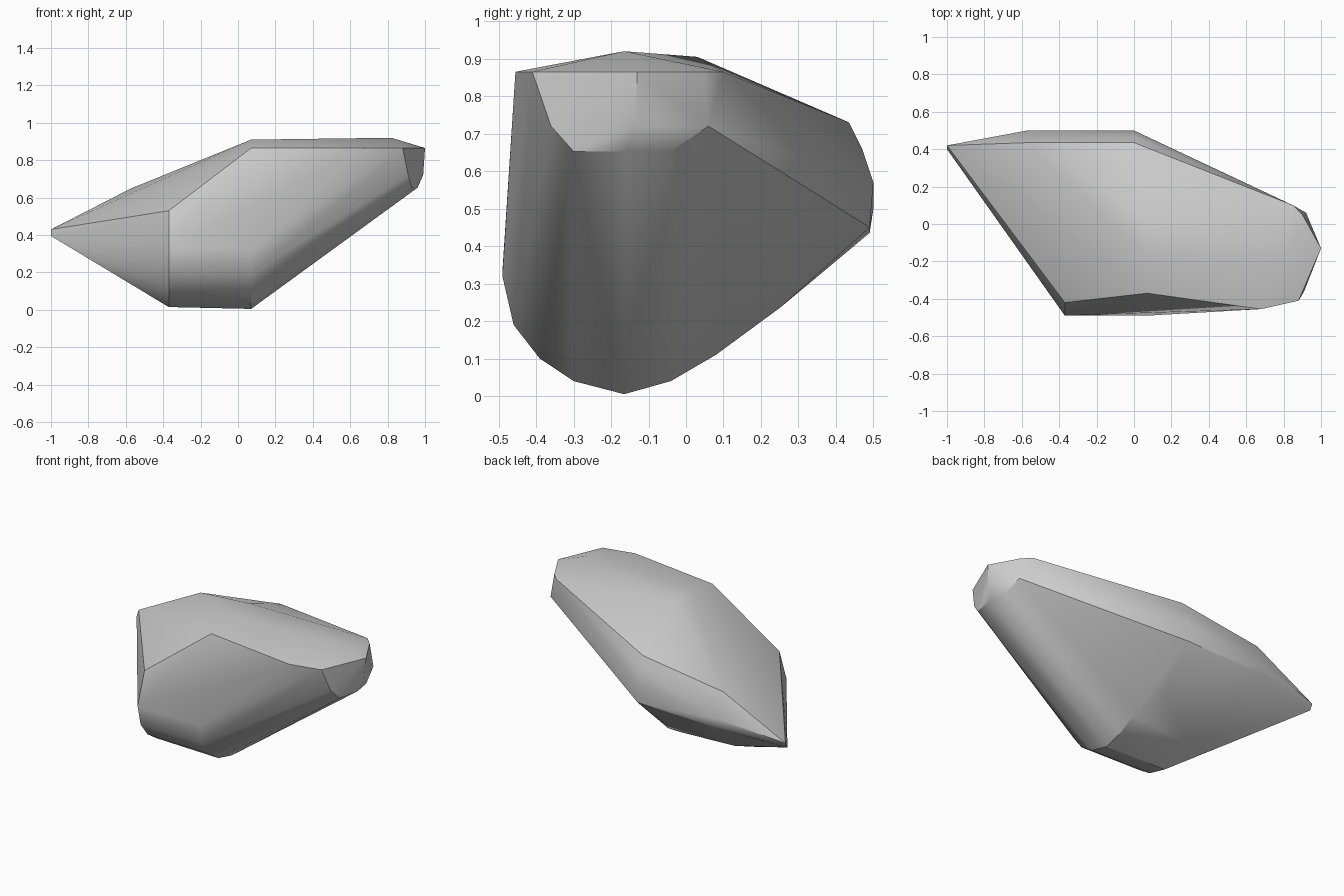
import bpy
import bmesh
from math import radians
from mathutils import Vector

cube = bpy.data.objects.get("Cube")
if cube:
    bpy.data.objects.remove(cube, do_unlink=True)


def flat_material(name, color):
    mat = bpy.data.materials.new(name)
    mat.use_nodes = True
    mat.diffuse_color = color
    shader = mat.node_tree.nodes["Principled BSDF"]
    shader.inputs["Base Color"].default_value = color
    shader.inputs["Roughness"].default_value = 0.8
    return mat


bm = bmesh.new()


def section(x, profile):
    """Add one cross-section of the rock: (y, z) pairs at a given x."""
    return [bm.verts.new((x, y, z)) for y, z in profile]


def shelf(z, outline):
    """Add one level of the rock: (x, y) pairs at a given height."""
    return [bm.verts.new((x, y, z)) for x, y in outline]


# Rounded belly, repeated at both ends of the level underside
belly = [(-.49, .33), (-.46, .2), (-.39, .11), (-.3, .05), (-.165, .015)]
left_belly = section(-.37, belly)
right_belly = section(.07, belly)
for vert in right_belly:
    vert.co.z -= .01

# Underside running up to the back
section(-.37, [(.04, .1)])
section(.07, [(-.04, .04), (.08, .11)])
section(-.02, [(.25, .235)])

# Back edge band
section(-.57, [(.49, .435), (.5, .5), (.435, .65)])
section(0, [(.49, .45), (.5, .57), (.47, .66), (.435, .73)])

# Sharp left point
section(-1, [(.4, .395), (.42, .43)])

# Front shoulder
shoulder = section(-.37, [(-.42, .53)])[0]

# Crown rim, its inner front corner first
rim = shelf(.865, [(.07, -.37), (.68, -.455), (.88, -.41),
                   (1, -.13), (.9, .05), (.85, .1)])

# Blunt right end
shelf(.72, [(.91, -.36), (.99, -.135), (.92, .06)])
shelf(.653, [(.93, -.3), (.96, -.16), (.94, -.04)])

# Crown
section(.07, [(-.165, .91), (.03, .905)])
section(.82, [(-.165, .92)])

# Wrap the skin round the sections
bmesh.ops.convex_hull(bm, input=bm.verts[:])
loose = [v for v in bm.verts if not v.link_faces]
bmesh.ops.delete(bm, geom=loose, context="VERTS")

# Hollow the front slightly below the rim corner
if shoulder.is_valid and rim[1].is_valid:
    edge = bm.edges.get((shoulder, rim[1]))
    if edge and len(edge.link_faces) == 2:
        bmesh.utils.edge_rotate(edge, True)
bmesh.ops.recalc_face_normals(bm, faces=bm.faces[:])

mesh = bpy.data.meshes.new("rock")
bm.to_mesh(mesh)
bm.free()
mesh.materials.append(flat_material("stone grey", (.6, .6, .6, 1)))

rock = bpy.data.objects.new("rock", mesh)
bpy.context.collection.objects.link(rock)

# Smooth the rounded parts and keep the strong creases
bpy.ops.object.select_all(action="DESELECT")
rock.select_set(True)
bpy.context.view_layer.objects.active = rock
bpy.ops.object.shade_smooth_by_angle(angle=radians(30))
